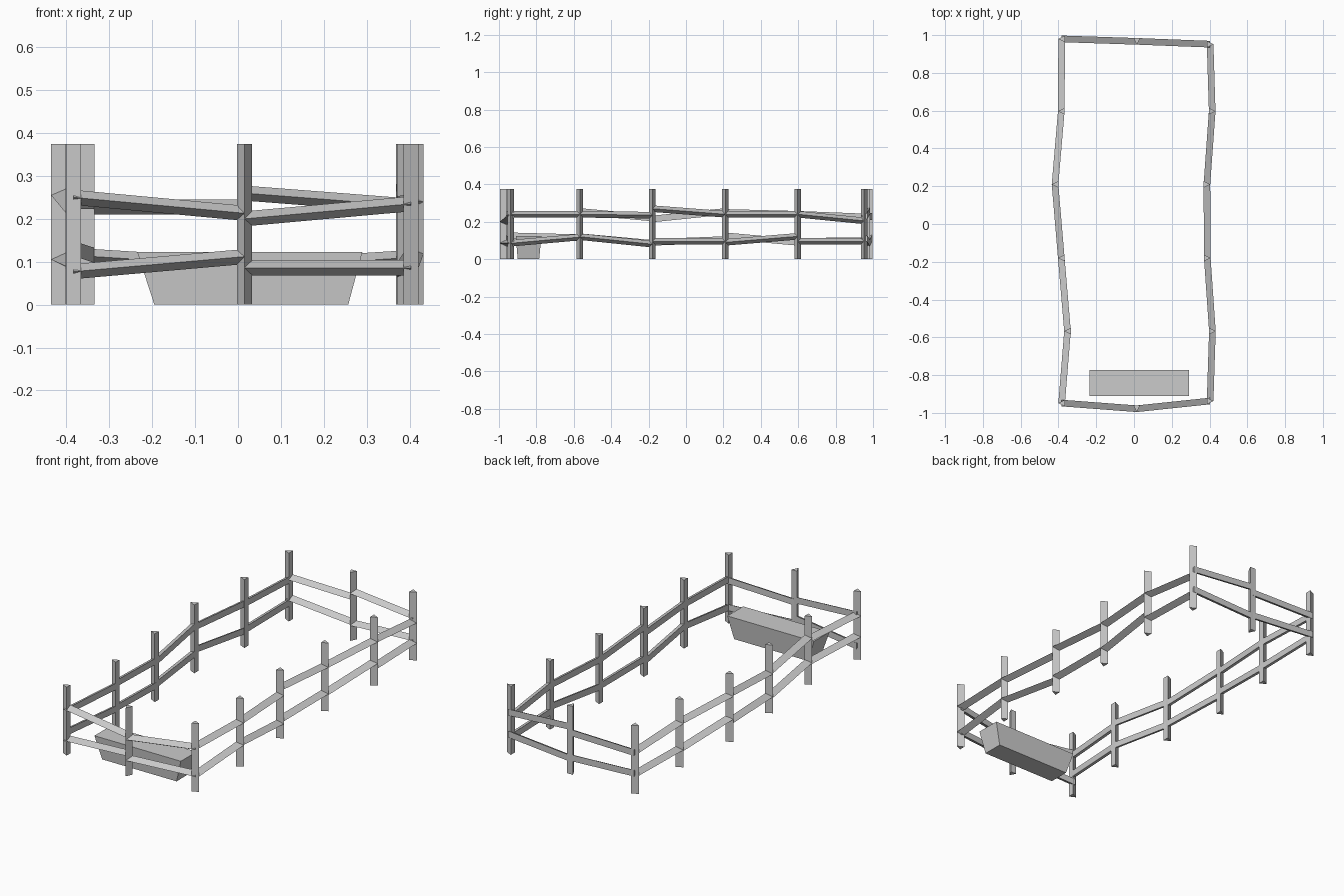
import bpy
from mathutils import Vector

if "Cube" in bpy.data.objects:
    bpy.data.objects.remove(bpy.data.objects["Cube"])

R = 0.0175   # half width of the three-sided timber
H = 0.375    # post height


def mesh(name, verts, faces):
    me = bpy.data.meshes.new(name)
    me.from_pydata([tuple(v) for v in verts], [], faces)
    ob = bpy.data.objects.new(name, me)
    bpy.context.collection.objects.link(ob)
    return ob


def timber(name, a, b, out, side):
    """Triangular prism from a to b with its ridge pointing along out."""
    a, b, out, side = Vector(a), Vector(b), Vector(out), Vector(side)
    ring = [out * R, -out * R + side * R, -out * R - side * R]
    if out.cross(side).dot(b - a) < 0:
        ring.reverse()
    verts = [p + o for p in (a, b) for o in ring]
    mesh(name, verts, [(2, 1, 0), (3, 4, 5),
                       (0, 1, 4, 3), (1, 2, 5, 4), (2, 0, 3, 5)])


def post(name, p, out):
    side = Vector(out).cross((0, 0, 1))
    timber(name, (p[0], p[1], 0), (p[0], p[1], H), out, side)


def rails(name, pts, heights, out):
    """One rail per gap; heights holds start and end height of each."""
    for i, (z0, z1) in enumerate(heights):
        timber(f"{name}_{i + 1}", (*pts[i], z0), (*pts[i + 1], z1), out, (0, 0, 1))


# post positions, front to back and left to right
left = [(-.383, -.948), (-.352, -.567), (-.385, -.18), (-.418, .21), (-.385, .597), (-.383, .98)]
right = [(.403, -.937), (.415, -.567), (.388, -.18), (.386, .21), (.414, .597), (.403, .952)]
front = [left[0], (.015, -.978), right[0]]
back = [left[-1], (.015, .967), right[-1]]

L, Rt, F = (-1, 0, 0), (1, 0, 0), (0, -1, 0)
for i, p in enumerate(left):
    post(f"left_post_{i + 1}", p, L)
for i, p in enumerate(right):
    post(f"right_post_{i + 1}", p, Rt)
post("front_middle_post", front[1], F)
post("back_middle_post", back[1], F)

# rails
rails("left_upper_rail", left, [(.24, .24), (.255, .22), (.215, .255), (.25, .24), (.24, .225)], L)
rails("left_lower_rail", left, [(.125, .115), (.12, .085), (.09, .105), (.125, .09), (.095, .1)], L)
rails("right_upper_rail", right, [(.24, .24), (.24, .235), (.27, .24), (.24, .24), (.24, .205)], Rt)
rails("right_lower_rail", right, [(.085, .118), (.12, .08), (.095, .095), (.09, .122), (.095, .095)], Rt)
rails("front_upper_rail", front, [(.25, .213), (.2, .235)], F)
rails("front_lower_rail", front, [(.077, .112), (.086, .086)], F)
rails("back_upper_rail", back, [(.228, .228), (.26, .23)], F)
rails("back_lower_rail", back, [(.115, .09), (.085, .11)], F)

# trough, tapering to the ground
lo = [(-.195, -.90), (.257, -.90), (.257, -.785), (-.195, -.785)]
hi = [(-.235, -.91), (.29, -.91), (.29, -.773), (-.235, -.773)]
mesh("trough", [(*p, 0) for p in lo] + [(*p, .123) for p in hi],
     [(3, 2, 1, 0), (4, 5, 6, 7)] +
     [(i, (i + 1) % 4, (i + 1) % 4 + 4, i + 4) for i in range(4)])
